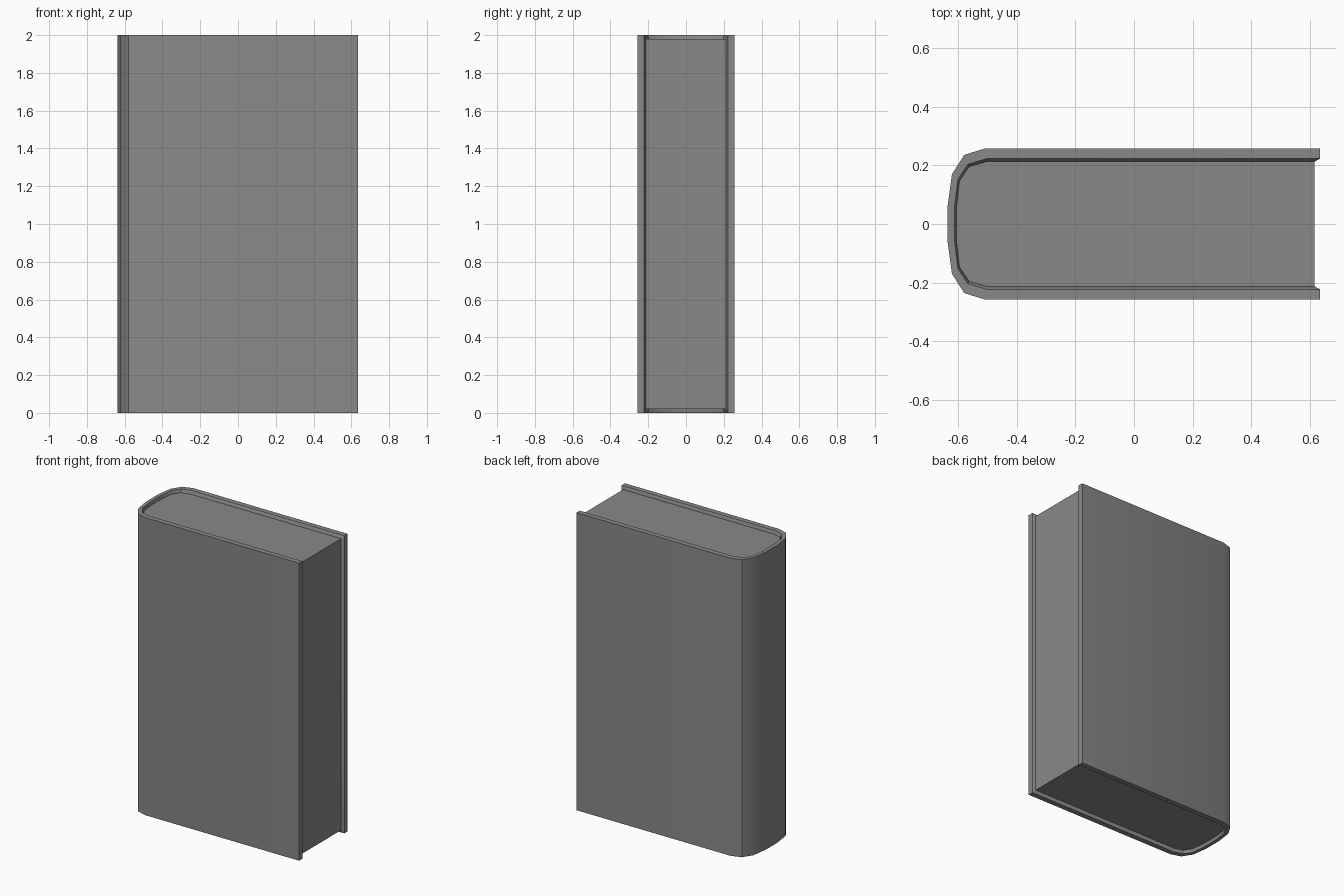
import bpy
import bmesh
import math

cube = bpy.data.objects.get("Cube")
if cube:
    bpy.data.objects.remove(cube, do_unlink=True)

HEIGHT = 2.0
RECESS = 0.02

grey = bpy.data.materials.new("book_grey")
grey.use_nodes = True
grey.diffuse_color = (0.25, 0.25, 0.25, 1)
grey.node_tree.nodes["Principled BSDF"].inputs["Base Color"].default_value = grey.diffuse_color


def mirrored(half):
    """Complete a half outline from the back board round the spine to the front board."""
    return half + [(x, -y) for x, y in reversed(half)]


def make_object(name, bm):
    bmesh.ops.remove_doubles(bm, verts=bm.verts, dist=1e-5)
    bmesh.ops.recalc_face_normals(bm, faces=bm.faces)
    mesh = bpy.data.meshes.new(name)
    bm.to_mesh(mesh)
    bm.free()
    mesh.materials.append(grey)
    obj = bpy.data.objects.new(name, mesh)
    bpy.context.collection.objects.link(obj)
    bpy.ops.object.select_all(action="DESELECT")
    obj.select_set(True)
    bpy.context.view_layer.objects.active = obj
    bpy.ops.object.shade_smooth_by_angle(angle=math.radians(30))


def ring(bm, outline, inset):
    """Closed loop along the outline at the top, then back along the bottom."""
    top = [bm.verts.new((x, y, HEIGHT - inset)) for x, y in outline]
    bottom = [bm.verts.new((x, y, inset)) for x, y in outline]
    return top, bottom


def bridge(bm, a, b):
    loop_a, loop_b = a[0] + a[1][::-1], b[0] + b[1][::-1]
    for i in range(len(loop_a)):
        j = (i + 1) % len(loop_a)
        bm.faces.new((loop_a[i], loop_a[j], loop_b[j], loop_b[i]))


def walls(bm, loops, closed):
    top, bottom = loops
    for i in range(len(top) if closed else len(top) - 1):
        j = (i + 1) % len(top)
        bm.faces.new((top[i], top[j], bottom[j], bottom[i]))


outer = mirrored([(0.635, 0.258), (-0.51, 0.258), (-0.58, 0.236), (-0.622, 0.17), (-0.637, 0.06)])
inner = mirrored([(0.635, 0.223), (-0.505, 0.223), (-0.568, 0.204), (-0.602, 0.152), (-0.613, 0.058)])
block = mirrored([(0.617, 0.213), (-0.503, 0.213), (-0.563, 0.196), (-0.596, 0.147), (-0.607, 0.056)])

# Cover: outside wall, rim and the sloping joint down to the pages
bm = bmesh.new()
outside, rim, joint = ring(bm, outer, 0), ring(bm, inner, 0), ring(bm, block, RECESS)
walls(bm, outside, False)
bridge(bm, outside, rim)
bridge(bm, rim, joint)
walls(bm, joint, False)
make_object("cover", bm)

# Page block
bm = bmesh.new()
pages = ring(bm, block, RECESS)
walls(bm, pages, True)
bm.faces.new(pages[0])
bm.faces.new(pages[1])
make_object("page_block", bm)
